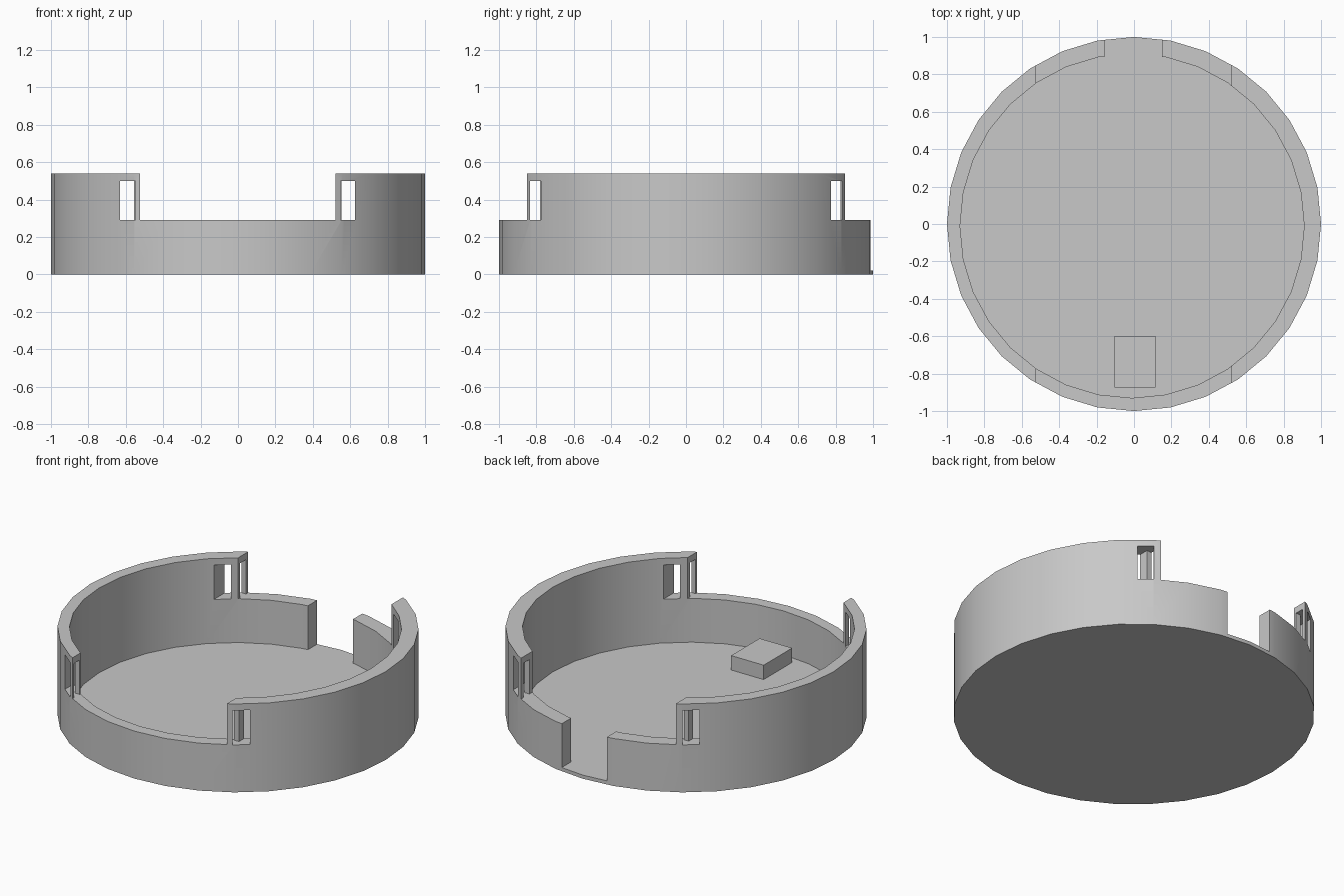
import bpy
import math

cube = bpy.data.objects.get("Cube")
if cube:
    bpy.data.objects.remove(cube, do_unlink=True)

RIM, SHELF, FLOOR = 0.54, 0.29, 0.022
WINDOW_TOP = 0.50
SIDES = 32

grey = bpy.data.materials.new("plain grey")
grey.use_nodes = True
grey.diffuse_color = (0.58, 0.58, 0.58, 1)
grey.node_tree.nodes["Principled BSDF"].inputs["Base Color"].default_value = grey.diffuse_color


def disc(name, radius, z0, z1, centre=(0, 0)):
    bpy.ops.mesh.primitive_cylinder_add(
        vertices=SIDES, radius=radius, depth=z1 - z0,
        location=(*centre, (z0 + z1) / 2))
    ob = bpy.context.object
    ob.name = name
    ob.data.materials.append(grey)
    return ob


def block(name, xs, ys, zs):
    spans = [sorted(s) for s in (xs, ys, zs)]
    bpy.ops.mesh.primitive_cube_add(size=1, location=[sum(s) / 2 for s in spans])
    ob = bpy.context.object
    ob.name = name
    ob.scale = [b - a for a, b in spans]
    bpy.ops.object.transform_apply(location=False, rotation=False, scale=True)
    ob.data.materials.append(grey)
    return ob


def carve(target, cutter):
    cutter.hide_render = True
    mod = target.modifiers.new("cut", 'BOOLEAN')
    mod.operation = 'DIFFERENCE'
    mod.solver = 'EXACT'
    mod.object = cutter
    bpy.ops.object.select_all(action='DESELECT')
    bpy.context.view_layer.objects.active = target
    target.select_set(True)
    bpy.ops.object.modifier_apply(modifier=mod.name)
    bpy.data.objects.remove(cutter, do_unlink=True)


# Round tray with a slightly offset cavity
tray = disc("round_tray", 1.0, 0, RIM)
carve(tray, disc("cavity_cutter", 0.92, FLOOR, 1, (-0.01, -0.01)))

# Lowered rim at front and back
carve(tray, block("rim_cutter", (-0.525, 0.52), (-1.2, 1.2), (SHELF, 1)))

# Cable notch through the back wall
carve(tray, block("notch_cutter", (-0.155, 0.15), (0.8, 1.2), (FLOOR, 1)))

# Tall windows in the four posts, open both sideways and lengthways
for x0, x1, x_end in ((-0.63, -0.557, -0.48), (0.553, 0.625, 0.48)):
    for y0, y1, y_in, y_out in ((-0.835, -0.78, -0.6, -1), (0.77, 0.827, 0.6, 1)):
        zs = (SHELF, WINDOW_TOP)
        carve(tray, block("window_cutter", (x0, x1), (y_in, y_out), zs))
        carve(tray, block("slot_cutter", (x_end, math.copysign(0.6, x0)), (y0, y1), zs))

bpy.ops.object.select_all(action='DESELECT')
bpy.context.view_layer.objects.active = tray
tray.select_set(True)
bpy.ops.object.shade_smooth_by_angle(angle=math.radians(30))

# Small block on the floor near the front wall
block("floor_block", (-0.105, 0.115), (-0.875, -0.6), (FLOOR - 0.01, 0.11))
